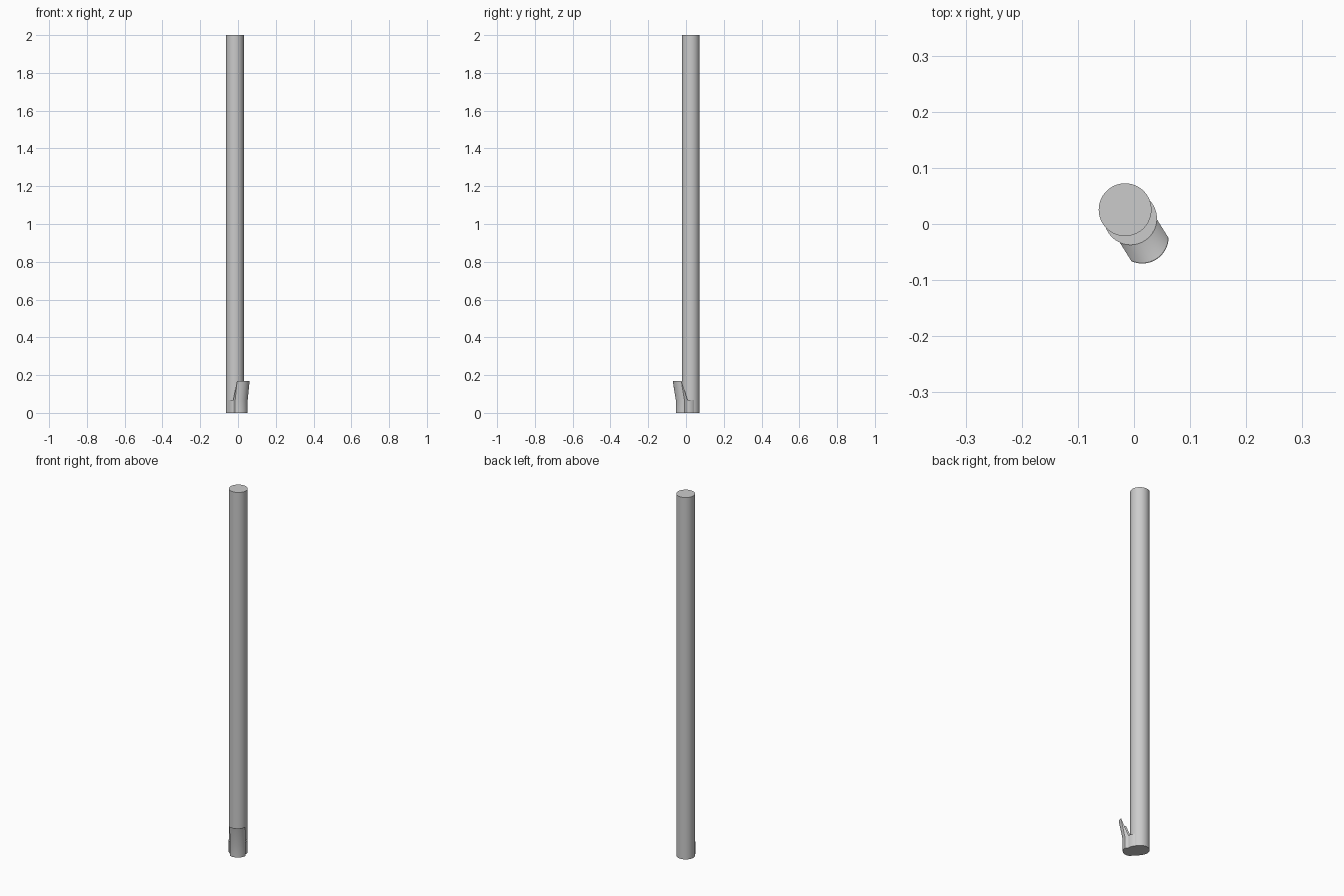
import bpy, bmesh
from math import sin, cos, asin
from mathutils import Vector

if "Cube" in bpy.data.objects:
    bpy.data.objects.remove(bpy.data.objects["Cube"])

R = 0.047                                # radius shared by every curved face
HALF = 0.039                             # half width of the clip
D = Vector((0.53, -0.848, 0))            # direction the clip faces
L = Vector((0.848, 0.53, 0))             # sideways direction


def smooth(obj):
    bpy.context.view_layer.objects.active = obj
    for o in bpy.context.selected_objects:
        o.select_set(False)
    obj.select_set(True)
    bpy.ops.object.shade_smooth_by_angle(angle=0.5)


def cylinder(name, offset, height):
    c = D * offset
    bpy.ops.mesh.primitive_cylinder_add(vertices=64, radius=R, depth=height,
                                        location=(c.x, c.y, height / 2))
    obj = bpy.context.object
    obj.name = name
    smooth(obj)


def arc(offset, z, n=24):
    a = asin(HALF / R)
    pts = []
    for i in range(n + 1):
        t = -a + 2 * a * i / n
        pts.append(D * (offset + R * cos(t)) + L * (R * sin(t)) + Vector((0, 0, z)))
    return pts


# Tall pole and the round ledge at its foot
cylinder("pole", -0.03, 2.0)
cylinder("foot_ledge", -0.0117, 0.068)

# Clip: crescent sections (z, inner offset, outer offset), thinning to the lip
bm = bmesh.new()
rings = []
for z, inner, outer in [(0, -0.0117, 0.008), (0.068, -0.0117, 0.008), (0.17, 0.0265, 0.0277)]:
    rings.append(([bm.verts.new(p) for p in arc(inner, z)],
                  [bm.verts.new(p) for p in arc(outer, z)]))
n = len(rings[0][0])
for (i0, o0), (i1, o1) in zip(rings, rings[1:]):
    for k in range(n - 1):
        bm.faces.new((i0[k], i0[k + 1], i1[k + 1], i1[k]))
        bm.faces.new((o0[k], o0[k + 1], o1[k + 1], o1[k]))
    for k in (0, n - 1):
        bm.faces.new((i0[k], o0[k], o1[k], i1[k]))
for inner, outer in (rings[0], rings[-1]):
    for k in range(n - 1):
        bm.faces.new((inner[k], outer[k], outer[k + 1], inner[k + 1]))
bmesh.ops.recalc_face_normals(bm, faces=bm.faces)
mesh = bpy.data.meshes.new("clip")
bm.to_mesh(mesh)
bm.free()
clip = bpy.data.objects.new("clip", mesh)
bpy.context.collection.objects.link(clip)
smooth(clip)
